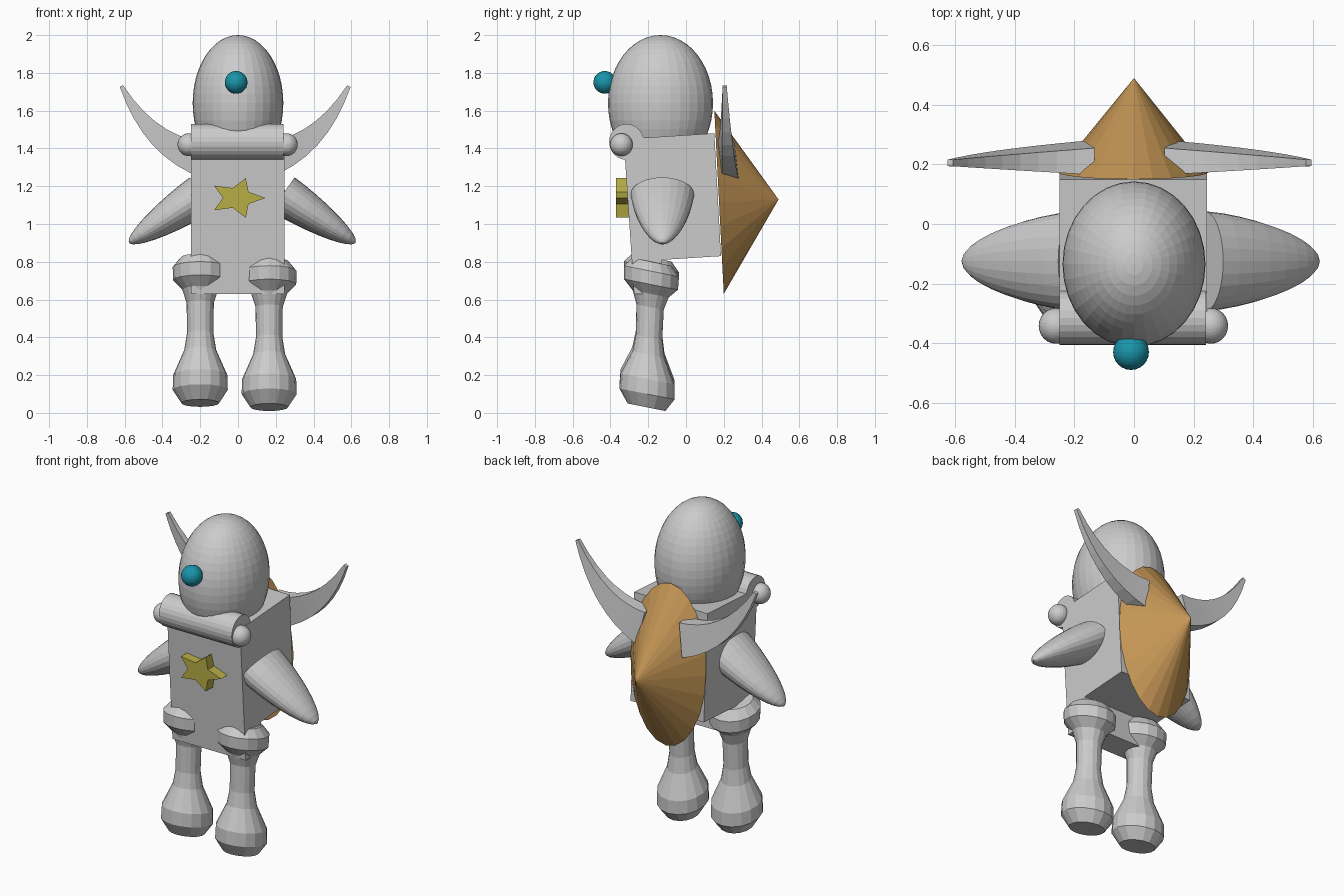
import bpy, bmesh, math
from mathutils import Matrix, Vector

if "Cube" in bpy.data.objects:
    bpy.data.objects.remove(bpy.data.objects["Cube"])


def material(name, rgb):
    m = bpy.data.materials.new(name)
    m.diffuse_color = (*rgb, 1)
    m.use_nodes = True
    m.node_tree.nodes["Principled BSDF"].inputs["Base Color"].default_value = m.diffuse_color
    return m


TEAL = material("teal", (0.01, 0.30, 0.40))
YELLOW = material("yellow", (0.48, 0.42, 0.06))
TAN = material("tan", (0.55, 0.30, 0.09))


def finish(bm, name, mat=None):
    bmesh.ops.recalc_face_normals(bm, faces=bm.faces[:])
    me = bpy.data.meshes.new(name)
    bm.to_mesh(me)
    bm.free()
    ob = bpy.data.objects.new(name, me)
    bpy.context.collection.objects.link(ob)
    if mat:
        me.materials.append(mat)
    return ob


def loft(name, rings, mat=None):
    """Skin a list of equal-length vertex rings and cap both ends."""
    bm = bmesh.new()
    vs = [[bm.verts.new(p) for p in r] for r in rings]
    n = len(vs[0])
    for a, b in zip(vs, vs[1:]):
        for i in range(n):
            j = (i + 1) % n
            bm.faces.new((a[i], a[j], b[j], b[i]))
    bm.faces.new(vs[0])
    bm.faces.new(vs[-1])
    return finish(bm, name, mat)


def ball(name, loc, radii, u=24, v=16, mat=None):
    bm = bmesh.new()
    mtx = Matrix.Translation(loc) @ Matrix.Diagonal((*radii, 1))
    bmesh.ops.create_uvsphere(bm, u_segments=u, v_segments=v, radius=1, matrix=mtx)
    return finish(bm, name, mat)


def circle(n):
    return [(math.cos(2 * math.pi * i / n), math.sin(2 * math.pi * i / n)) for i in range(n)]


# body: slightly leaning block with a lower front apron
side = [(-.33, 1.45), (.15, 1.48), (.185, .83), (-.13, .81), (-.12, .63), (-.275, .63)]
loft("body", [[(x, y, z) for y, z in side] for x in (-.25, .245)])

# head and nose
ball("head", (0, -.135, 1.64), (.24, .278, .36), 32, 24)
ball("nose", (-.01, -.43, 1.75), (.06, .06, .06), mat=TEAL)

# collar roll with end knobs
loft("collar_roll", [[(x, -.315 + .092 * c, 1.435 + .095 * s) for c, s in circle(24)]
                     for x in (-.25, .242)])
for x in (-.262, .258):
    ball("collar_knob", (x, -.342, 1.42), (.058, .06, .06))

# chest star
star = []
for i in range(10):
    r = 1 if i % 2 == 0 else .5
    a = i * math.pi / 5
    star.append((-.005 + .15 * r * math.cos(a), 1.138 + .11 * r * math.sin(a)))
loft("chest_star", [[(x, y, z) for x, z in star] for y in (-.37, -.30)], YELLOW)

# legs: dumbbell profile, leaning and sheared
leg = [(.03, .1), (.1, .146), (.18, .143), (.31, .085), (.4, .07), (.56, .072),
       (.63, .095), (.68, .143), (.75, .146), (.80, .105)]
for x0, dz in ((-.2, .022), (.165, 0)):
    loft("leg", [[(x0 + r * c, -.21 + .036 * z + r * s, z + dz - .2 * r * s)
                  for c, s in circle(16)] for z, r in leg])

# arms: flattened bullet shapes pointing down and out
for sx, dx in ((1, 0), (-1, .045)):
    base, axis = Vector((.237, -.125, 1.157)), Vector((.385, 0, -.257))
    up = Vector((.57, 0, .82))
    rings = []
    for t in (0, .15, .3, .45, .6, .72, .83, .91, .97, .998):
        k = (1 - t ** 1.4) ** .55
        ring = []
        for c, s in circle(24):
            p = base + axis * t + up * (.11 * k * s) + Vector((0, .168 * k * c, 0))
            ring.append((sx * p.x + dx, p.y, p.z))
        rings.append(ring)
    loft("arm", rings)

# back shell: tall elliptical cone
bm = bmesh.new()
apex = bm.verts.new((0, .49, 1.13))
rim = [bm.verts.new((-.003 + .255 * c, .175 - .025 * s, 1.115 + .485 * s)) for c, s in circle(24)]
bm.faces.new(rim)
for i in range(24):
    bm.faces.new((rim[i], rim[(i + 1) % 24], apex))
finish(bm, "back_shell", TAN)

# back horns: tapered square section along an upward curve
p0, p1, p2 = Vector((.12, 1.335)), Vector((.42, 1.39)), Vector((.587, 1.73))
for sx, dx in ((1, 0), (-1, -.03)):
    rings = []
    for i in range(9):
        t = i / 8
        p = p0 * (1 - t) ** 2 + p1 * 2 * t * (1 - t) + p2 * t * t
        d = ((p1 - p0) * (1 - t) + (p2 - p1) * t).normalized()
        n = Vector((-d.y, d.x))
        h, w, y = .09 * (1 - t) + .01, .034 * (1 - t) + .011, .222 - .017 * t
        rings.append([(sx * (p.x + n.x * h * a) + dx, y + w * b - .012 * a * (1 - t), p.y + n.y * h * a)
                      for a, b in ((-1, -1), (1, -1), (1, 1), (-1, 1))])
    loft("horn", rings)
